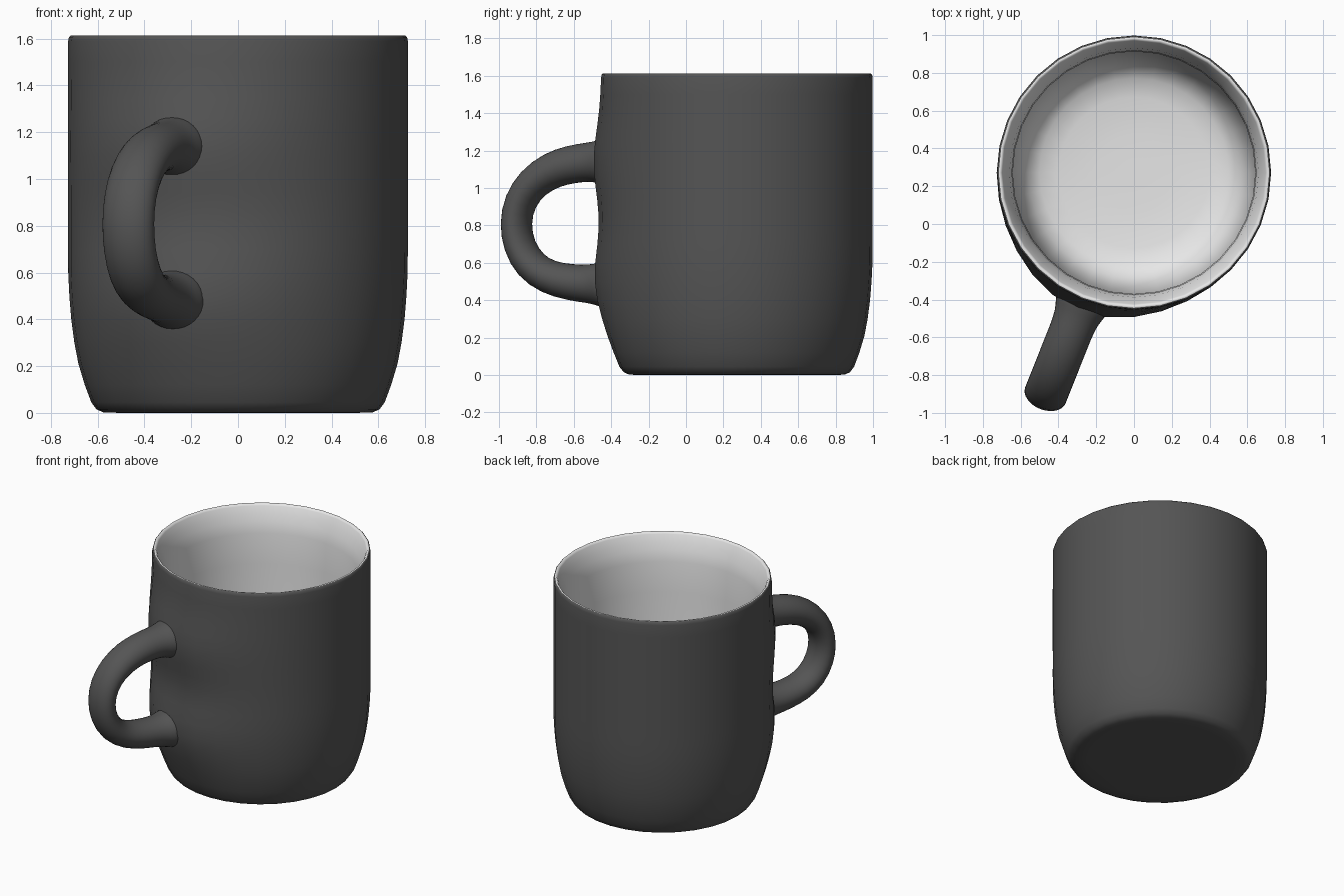
import bpy, bmesh, math
from mathutils import Vector

cube = bpy.data.objects.get("Cube")
if cube:
    bpy.data.objects.remove(cube)

CENTRE = Vector((0, 0.272, 0))
OUT = Vector((-0.37, -0.93, 0)).normalized()     # way the handle points
SIDE = Vector((-OUT.y, OUT.x, 0))
UP = Vector((0, 0, 1))
SEGMENTS = 32
ROOTS = (1.14, 0.49)                             # heights where the handle joins


def material(name, value):
    mat = bpy.data.materials.new(name)
    mat.use_nodes = True
    colour = (value, value, value, 1)
    mat.diffuse_color = colour
    bsdf = mat.node_tree.nodes["Principled BSDF"]
    bsdf.inputs["Base Color"].default_value = colour
    bsdf.inputs["Roughness"].default_value = 0.5
    return mat


charcoal = material("charcoal glaze", 0.09)
white = material("white glaze", 0.8)


def loft(bm, rings):
    """Join rings of points with quads and cap both ends; returns faces per band."""
    loops = [[bm.verts.new(p) for p in ring] for ring in rings]
    bands = []
    for a, b in zip(loops, loops[1:]):
        n = len(a)
        bands.append([bm.faces.new((a[i], a[(i + 1) % n], b[(i + 1) % n], b[i]))
                      for i in range(n)])
    bands.insert(0, [bm.faces.new(loops[0][::-1])])
    bands.append([bm.faces.new(loops[-1])])
    return bands


def finish(bm, name, mats, angle):
    bmesh.ops.recalc_face_normals(bm, faces=bm.faces)
    mesh = bpy.data.meshes.new(name)
    bm.to_mesh(mesh)
    bm.free()
    obj = bpy.data.objects.new(name, mesh)
    bpy.context.collection.objects.link(obj)
    for mat in mats:
        mesh.materials.append(mat)
    bpy.ops.object.select_all(action="DESELECT")
    obj.select_set(True)
    bpy.context.view_layer.objects.active = obj
    bpy.ops.object.shade_smooth_by_angle(angle=math.radians(angle))
    return obj


def swell(direction, z):
    """Soft outward swelling of the wall around the handle joints."""
    around = 0.725 * direction.angle(OUT)
    height = sum(math.exp(-((z - root) / 0.17) ** 2 / 2) for root in ROOTS)
    return 0.06 * height * math.exp(-(around / 0.3) ** 2 / 2)


# Cup: outer wall profile, rim and inner wall as one turned shell
outer = [(0.5, 0), (0.575, 0.002), (0.605, 0.015), (0.627, 0.045), (0.655, 0.12),
         (0.682, 0.21), (0.699, 0.3), (0.712, 0.4), (0.72, 0.5), (0.725, 0.6)]
outer += [(0.726, 0.7 + 0.08 * i) for i in range(11)]
outer += [(0.726, 1.59), (0.723, 1.606), (0.716, 1.613)]
inner = [(0.705, 1.612), (0.697, 1.6), (0.68, 1.55), (0.66, 1.5), (0.647, 1.42),
         (0.642, 1.2), (0.64, 0.6), (0.625, 0.36), (0.6, 0.24), (0.56, 0.16),
         (0.5, 0.115), (0.4, 0.095), (0.2, 0.085), (0.05, 0.085)]

rings = []
for row, (radius, z) in enumerate(outer + inner):
    ring = []
    for i in range(SEGMENTS):
        a = math.tau * i / SEGMENTS
        d = Vector((math.cos(a), math.sin(a), 0))
        bulge = swell(d, z) if 2 < row < len(outer) - 3 else 0
        ring.append(CENTRE + d * (radius + bulge) + UP * z)
    rings.append(ring)

bm = bmesh.new()
for row, band in enumerate(loft(bm, rings)):
    for face in band:
        face.material_index = int(row >= len(outer))
finish(bm, "cup", [charcoal, white], 60)

# Handle: oval section swept along a curved path (reach, height, thickness, flare)
path = [(0.69, 1.14, 0.105, 1.3), (0.76, 1.14, 0.105, 1.25), (0.80, 1.14, 0.105, 1.1),
        (0.86, 1.138, 0.106, 1), (0.95, 1.128, 0.105, 1), (1.065, 1.098, 0.1, 1),
        (1.175, 1.03, 0.092, 1), (1.25, 0.93, 0.085, 1), (1.276, 0.81, 0.081, 1),
        (1.255, 0.69, 0.084, 1), (1.19, 0.585, 0.09, 1), (1.085, 0.52, 0.093, 1),
        (0.95, 0.494, 0.1, 1), (0.86, 0.488, 0.104, 1), (0.80, 0.486, 0.105, 1.1),
        (0.76, 0.485, 0.105, 1.25), (0.69, 0.485, 0.105, 1.3)]
points = [CENTRE + OUT * p[0] + UP * p[1] for p in path]
rings = []
for i, (reach, z, thick, flare) in enumerate(path):
    along = points[min(i + 1, len(path) - 1)] - points[max(i - 1, 0)]
    normal = along.normalized().cross(SIDE)
    ring = []
    for k in range(16):
        a = math.tau * k / 16
        ring.append(points[i] + flare * (normal * thick * math.cos(a)
                                         + SIDE * 0.118 * math.sin(a)))
    rings.append(ring)
bm = bmesh.new()
loft(bm, rings)
handle = finish(bm, "handle", [charcoal], 80)
smooth = handle.modifiers.new("rounding", "SUBSURF")
smooth.levels = smooth.render_levels = 1
